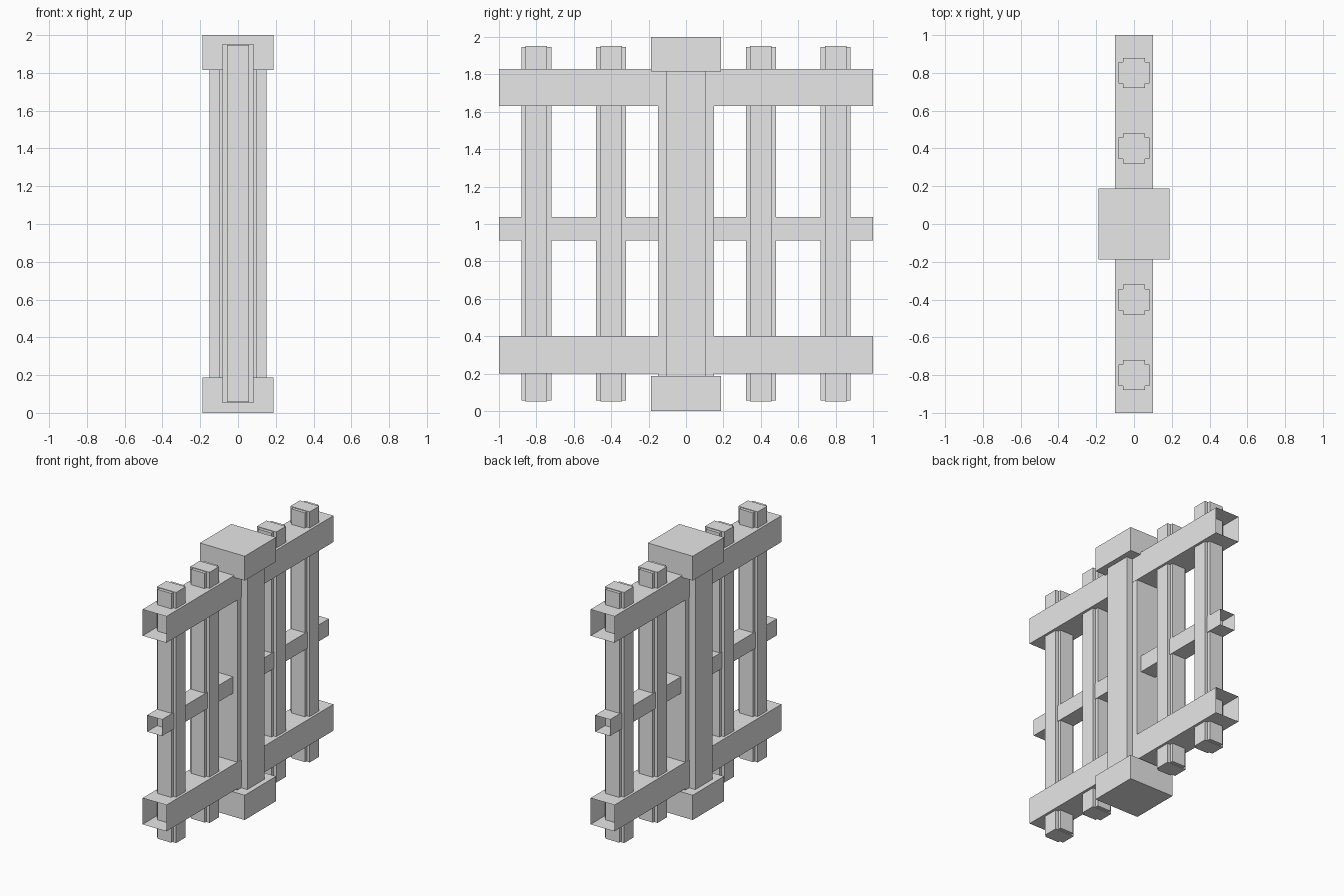
import bpy
import bmesh

if "Cube" in bpy.data.objects:
    bpy.data.objects.remove(bpy.data.objects["Cube"])

grey = bpy.data.materials.new("plain grey")
grey.diffuse_color = (0.8, 0.8, 0.8, 1.0)
grey.use_nodes = True
grey.node_tree.nodes["Principled BSDF"].inputs["Base Color"].default_value = grey.diffuse_color


def add_boxes(name, boxes, open_ends=False):
    """One object made of boxes, each given as (half x, half y, z low, z high)."""
    bm = bmesh.new()
    for hx, hy, z0, z1 in boxes:
        verts = bmesh.ops.create_cube(bm, size=1)["verts"]
        for v in verts:
            v.co.x *= 2 * hx
            v.co.y *= 2 * hy
            v.co.z = z0 + (v.co.z + 0.5) * (z1 - z0)
    bm.normal_update()
    if open_ends:
        ends = [f for f in bm.faces if abs(f.normal.y) > 0.9]
        bmesh.ops.delete(bm, geom=ends, context='FACES_ONLY')
    mesh = bpy.data.meshes.new(name)
    bm.to_mesh(mesh)
    bm.free()
    mesh.materials.append(grey)
    obj = bpy.data.objects.new(name, mesh)
    bpy.context.collection.objects.link(obj)
    return obj


# Notched central post with a square block at each end
add_boxes("central_post", [(0.15, 0.103, 0.15, 1.85), (0.099, 0.15, 0.15, 1.85)])
add_boxes("base_block", [(0.188, 0.188, 0.0, 0.188)])
add_boxes("cap_block", [(0.188, 0.188, 1.815, 2.0)])

# Hollow rails, open at both ends
add_boxes("lower_rail", [(0.1, 1.0, 0.2, 0.4)], open_ends=True)
add_boxes("middle_rail", [(0.0625, 1.0, 0.913, 1.038)], open_ends=True)
add_boxes("upper_rail", [(0.1, 1.0, 1.63, 1.83)], open_ends=True)

# Notched thin bars, two on each side of the post
for i, y in enumerate((-0.8, -0.4, 0.4, 0.8)):
    bar = add_boxes(f"bar_{i + 1}", [(0.081, 0.057, 0.052, 1.952),
                                     (0.057, 0.08, 0.057, 1.947)])
    bar.location.y = y
